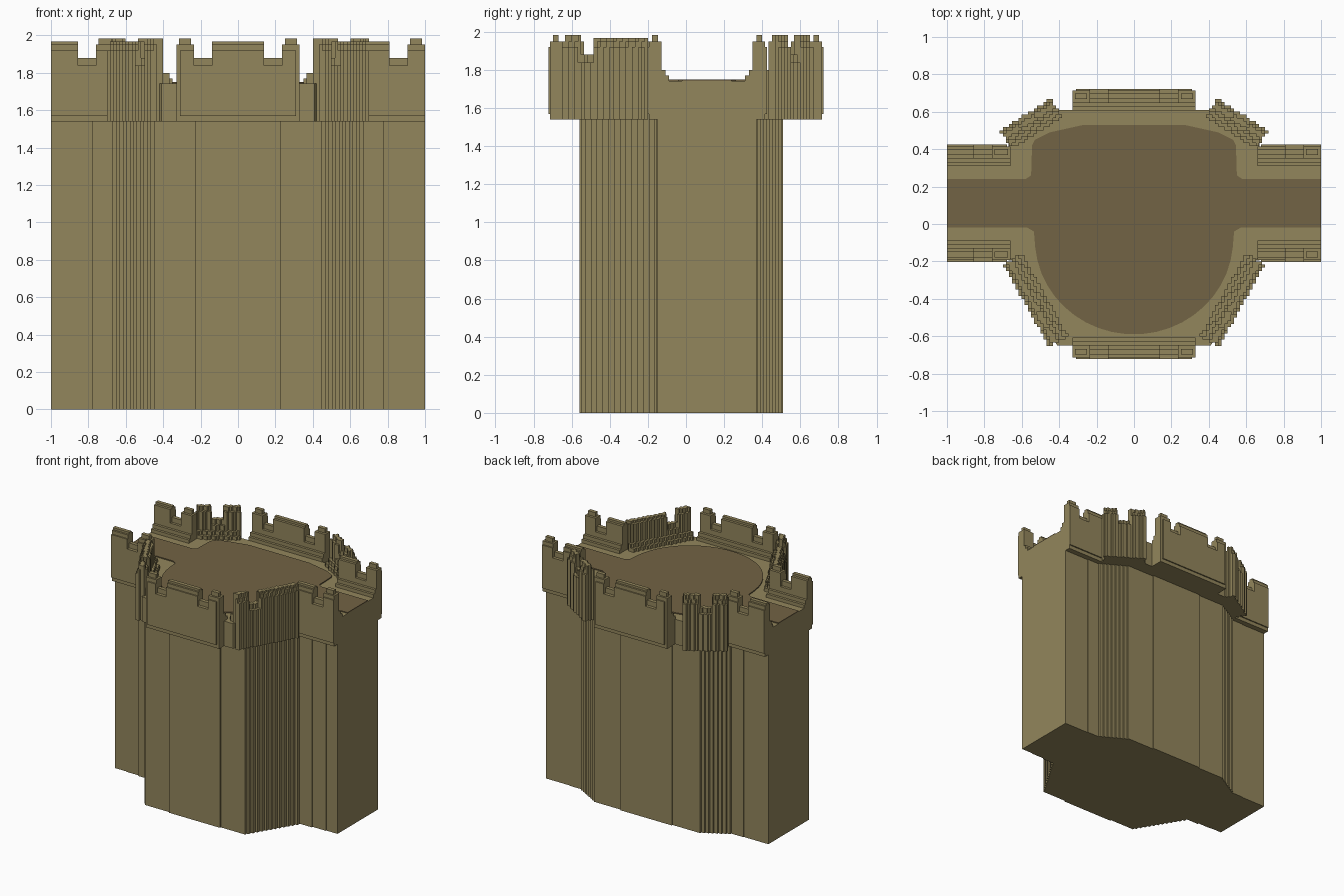
import bpy, bmesh, math

if "Cube" in bpy.data.objects:
    bpy.data.objects.remove(bpy.data.objects["Cube"])

Z_CORBEL, Z_DECK = 1.54, 1.742


def material(name, rgb):
    m = bpy.data.materials.new(name)
    m.diffuse_color = (*rgb, 1)
    m.use_nodes = True
    m.node_tree.nodes["Principled BSDF"].inputs["Base Color"].default_value = m.diffuse_color
    return m


STONE = material("sandy stone", (0.29, 0.238, 0.107))
FLOOR = material("dark walkway", (0.168, 0.125, 0.058))


def finish(name, bm, mat):
    mesh = bpy.data.meshes.new(name)
    bmesh.ops.recalc_face_normals(bm, faces=bm.faces)
    bm.to_mesh(mesh)
    bm.free()
    mesh.materials.append(mat)
    ob = bpy.data.objects.new(name, mesh)
    bpy.context.collection.objects.link(ob)
    return ob


def prism(name, half, z0, z1, mat):
    """Extrude a right-half outline (front to back), mirrored in x."""
    pts = half + [(-x, y) for x, y in reversed(half)]
    bm = bmesh.new()
    f = bm.faces.new([bm.verts.new((x, y, z0)) for x, y in pts])
    r = bmesh.ops.extrude_face_region(bm, geom=[f])
    top = [v for v in r["geom"] if isinstance(v, bmesh.types.BMVert)]
    bmesh.ops.translate(bm, verts=top, vec=(0, 0, z1 - z0))
    return finish(name, bm, mat)


def add_box(bm, x0, x1, y0, y1, z0, z1):
    r = bmesh.ops.create_cube(bm, size=1)
    for v in r["verts"]:
        v.co.x = x1 if v.co.x > 0 else x0
        v.co.y = max(y0, y1) if v.co.y > 0 else min(y0, y1)
        v.co.z = z1 if v.co.z > 0 else z0


def stairs(a, b, n, x_first):
    """Blocky steps from a to b."""
    out = [a]
    for i in range(n):
        x0, y0 = out[-1]
        x1 = a[0] + (b[0] - a[0]) * (i + 1) / n
        y1 = a[1] + (b[1] - a[1]) * (i + 1) / n
        out += [(x1, y0) if x_first else (x0, y1), (x1, y1)]
    return out


# Tower and wall body
body = [(0.23, -0.56), (0.23, -0.55), (0.45, -0.55)]
body += stairs((0.45, -0.53), (0.67, -0.165), 12, True)
body += [(0.78, -0.165), (0.78, -0.155), (0.9, -0.155), (0.9, -0.15), (1, -0.15),
         (1, 0.37), (0.78, 0.37), (0.78, 0.375)]
body += stairs((0.67, 0.375), (0.45, 0.5), 8, False)
body += [(0.23, 0.5), (0.23, 0.51)]
prism("tower_body", body, 0, Z_CORBEL, STONE)

# Overhanging deck
deck = [(0.41, -0.65), (0.44, -0.6), (0.65, -0.2), (0.68, -0.15), (1, -0.15),
        (1, 0.38), (0.67, 0.38), (0.67, 0.46), (0.41, 0.61), (0.33, 0.61), (0.33, 0.66)]
prism("deck", deck, Z_CORBEL, Z_DECK, STONE)

# Dark walkway plate: round yard joined to the wall walk
curve = [(0.53 * math.sin(a), -0.08 - 0.51 * math.cos(a))
         for a in [math.radians(5 + 8 * i) for i in range(11)]]
walk = curve + [(0.535, -0.04), (0.57, -0.02), (1, -0.02), (1, 0.24), (0.58, 0.24),
                (0.55, 0.26), (0.545, 0.42), (0.53, 0.45), (0.45, 0.49), (0.27, 0.53)]
prism("walkway", walk, Z_DECK, Z_DECK + 0.008, FLOOR)


def parapet(name, x0, x1, y_out, s, merlons):
    """Straight battlement; depth runs inward from y_out in direction s."""
    bm = bmesh.new()

    def layer(xa, xb, d0, d1, z0, z1):
        add_box(bm, xa, xb, y_out + s * d0, y_out + s * d1, z0, z1)

    e0 = 0 if x0 <= -1 else 0.02
    e1 = 0 if x1 >= 1 else 0.02
    layer(x0, x1, 0.01, 0.075, Z_CORBEL, 1.84)
    layer(x0 + e0, x1 - e1, 0, 0.02, 1.57, 1.84)
    layer(x0, x1, 0.025, 0.055, 1.8, 1.88)
    layer(x0, x1, 0.07, 0.095, Z_CORBEL, 1.80)
    layer(x0, x1, 0.09, 0.115, Z_CORBEL, 1.77)
    for a, b, top in merlons:
        layer(max(a, x0 + e0), min(b, x1 - e1), 0, 0.02, 1.8, 1.92)
        layer(a, b, 0.01, 0.075, 1.8, 1.95)
        i = 0.015 if top > 1.97 else 0
        layer(a + i, b - i, 0.025, 0.055, 1.9, top)
    finish(name, bm, STONE)


POST, MERLON = 1.984, 1.967
centre = [(-0.33, -0.235, POST), (-0.14, 0.14, MERLON), (0.235, 0.33, POST)]
left = [(-1, -0.855, MERLON), (-0.76, -0.66, POST)]
right = [(0.66, 0.81, MERLON), (0.905, 1, POST)]
for side, s, yc, yw in (("front", 1, -0.723, -0.203), ("back", -1, 0.723, 0.425)):
    parapet(side + "_parapet", -0.33, 0.33, yc, s, centre)
    parapet(side + "_left_wall_parapet", -1, -0.66, yw, s, left)
    parapet(side + "_right_wall_parapet", 0.66, 1, yw, s, right)


def column_top(t, d, merlons):
    """Height of a slanted battlement column at length t and depth d."""
    if d > 0.095:
        return 1.77
    if d > 0.075:
        return 1.80
    up = next((m[2] for m in merlons if m[0] <= t <= m[1]), None)
    if 0.022 < d < 0.056:
        return up or 1.88
    if d < 0.012:
        return 1.92 if up else 1.84
    return 1.95 if up else 1.84


def blocky_parapet(name, start, end, merlons, mirror):
    """Slanted battlement made of square columns; outer edge runs start to end."""
    c = 0.0167
    dx, dy = end[0] - start[0], end[1] - start[1]
    length = math.hypot(dx, dy)
    tx, ty = dx / length, dy / length
    nx, ny = (-ty, tx)                      # inward direction
    if nx > 0:
        nx, ny = -nx, -ny
    cells = {}
    for i in range(15, 50):
        for j in range(-50, 50):
            px, py = (i + 0.5) * c - start[0], (j + 0.5) * c - start[1]
            t, d = px * tx + py * ty, px * nx + py * ny
            if 0 <= t <= length and 0 <= d <= 0.115:
                cells[i, j] = column_top(t, d, merlons)
    bm = bmesh.new()

    def quad(*pts):
        bm.faces.new([bm.verts.new((mirror * x, y, z)) for x, y, z in
                      (pts if mirror > 0 else pts[::-1])])

    for (i, j), top in cells.items():
        x0, x1, y0, y1 = i * c, (i + 1) * c, j * c, (j + 1) * c
        quad((x0, y0, top), (x1, y0, top), (x1, y1, top), (x0, y1, top))
        quad((x0, y1, Z_CORBEL), (x1, y1, Z_CORBEL), (x1, y0, Z_CORBEL), (x0, y0, Z_CORBEL))
        for di, dj, (ax, ay), (bx, by) in (
                (0, -1, (x0, y0), (x1, y0)), (1, 0, (x1, y0), (x1, y1)),
                (0, 1, (x1, y1), (x0, y1)), (-1, 0, (x0, y1), (x0, y0))):
            low = cells.get((i + di, j + dj), Z_CORBEL)
            if low < top:
                quad((ax, ay, low), (bx, by, low), (bx, by, top), (ax, ay, top))
    # Faces are already wound outward, so link without recalculating
    mesh = bpy.data.meshes.new(name)
    bm.to_mesh(mesh)
    bm.free()
    mesh.materials.append(STONE)
    bpy.context.collection.objects.link(bpy.data.objects.new(name, mesh))


# Slanted battlements at the four tower corners
for side, m in (("right", 1), ("left", -1)):
    blocky_parapet("front_%s_slanted_parapet" % side, (0.455, -0.655), (0.70, -0.215),
                   [(0, 0.1, POST), (0.19, 0.51, MERLON)], m)
    blocky_parapet("back_%s_slanted_parapet" % side, (0.715, 0.50), (0.445, 0.67),
                   [(0, 0.1, POST), (0.2, 0.33, POST)], m)
